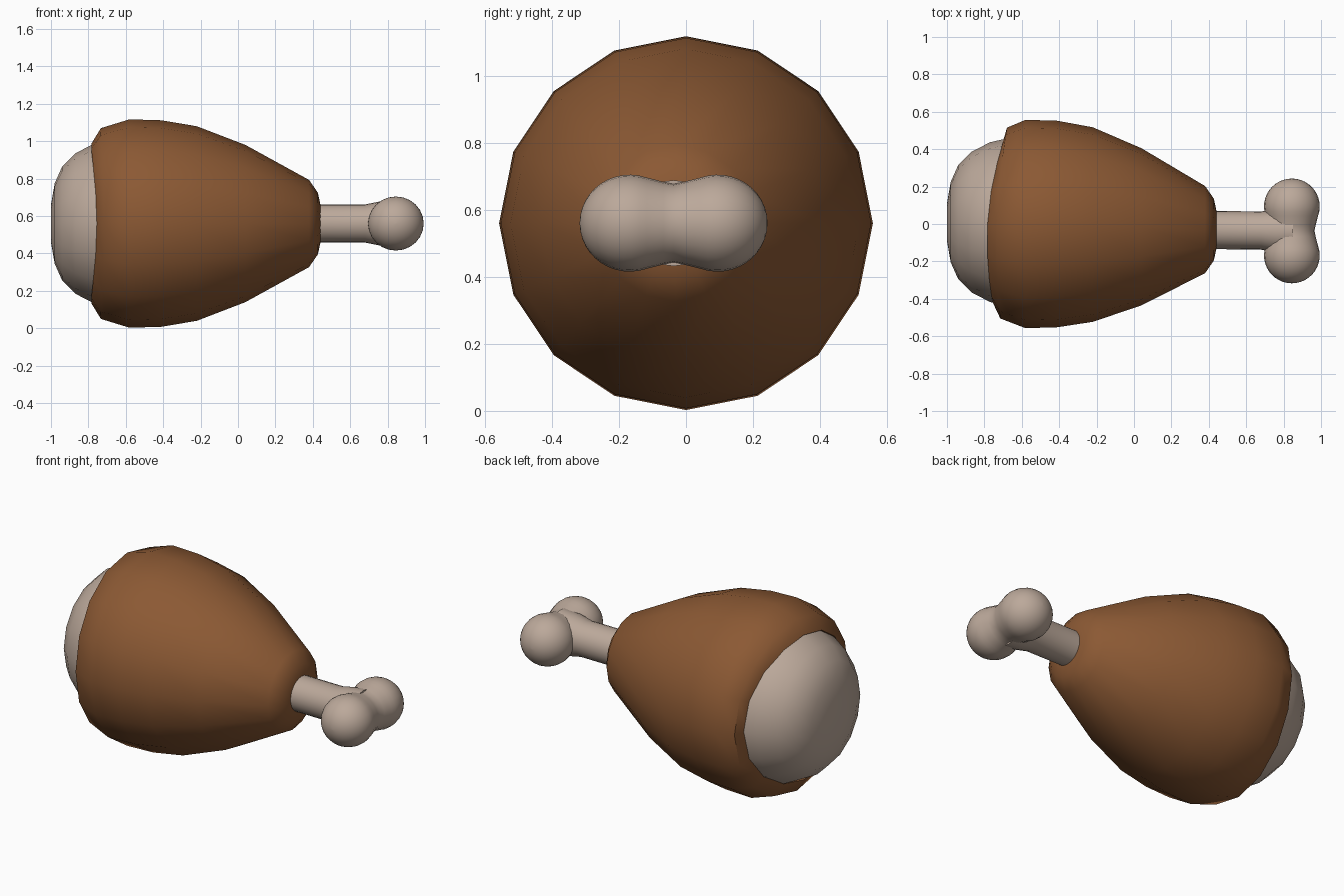
import bpy, bmesh, math
from mathutils import Vector

if "Cube" in bpy.data.objects:
    bpy.data.objects.remove(bpy.data.objects["Cube"])

CZ = 0.56  # height of the long axis


def material(name, rgb):
    m = bpy.data.materials.new(name)
    m.diffuse_color = (*rgb, 1)
    m.use_nodes = True
    m.node_tree.nodes["Principled BSDF"].inputs["Base Color"].default_value = m.diffuse_color
    return m


BROWN = material("roast brown", (0.26, 0.10, 0.034))
BONE = material("bone beige", (0.50, 0.395, 0.325))


def loft(name, rings, sides, mat, axis="x", angle=50):
    """Skin circular rings (position, radius, sideways centre, rim waviness)."""
    bm = bmesh.new()
    loops = []
    for pos, r, side, wave in rings:
        loop = []
        for i in range(sides):
            a = 2 * math.pi * i / sides
            u, v = math.cos(a), math.sin(a)
            if axis == "x":
                p = pos + wave * (u - math.cos(2 * (a - math.pi / 2)))
                co = (p, side + r * u, CZ + r * v)
            else:
                co = (side + r * u, pos, CZ + r * v * 0.97)
            loop.append(bm.verts.new(co))
        loops.append(loop)
    for a, b in zip(loops, loops[1:]):
        for i in range(sides):
            j = (i + 1) % sides
            bm.faces.new((a[i], a[j], b[j], b[i]))
    bm.faces.new(loops[0])
    bm.faces.new(loops[-1])
    bmesh.ops.recalc_face_normals(bm, faces=bm.faces)
    me = bpy.data.meshes.new(name)
    bm.to_mesh(me)
    bm.free()
    me.materials.append(mat)
    ob = bpy.data.objects.new(name, me)
    bpy.context.collection.objects.link(ob)
    bpy.ops.object.select_all(action="DESELECT")
    ob.select_set(True)
    bpy.context.view_layer.objects.active = ob
    bpy.ops.object.shade_smooth_by_angle(angle=math.radians(angle))
    return ob


# meat with a wavy lip at the cut end
loft("meat", [
    (-0.68, 0.40, 0.01, 0.02),
    (-0.755, 0.43, 0.01, 0.027),
    (-0.715, 0.51, 0.005, 0.018),
    (-0.58, 0.557, 0, 0),
    (-0.41, 0.552, 0, 0),
    (-0.22, 0.52, -0.003, 0),
    (0.04, 0.42, -0.015, 0),
    (0.38, 0.233, -0.03, 0),
    (0.427, 0.165, -0.03, 0),
    (0.442, 0.095, -0.03, 0)], 16, BROWN)

# pale bulging cut face
loft("cut_face", [
    (-1.0, 0.10, 0.01, 0),
    (-0.98, 0.215, 0.01, 0),
    (-0.94, 0.305, 0.01, 0),
    (-0.87, 0.375, 0.01, 0),
    (-0.77, 0.427, 0.01, 0),
    (-0.69, 0.445, 0.01, 0)], 16, BONE)

# bone shaft, flaring into the knuckle
loft("bone_shaft", [
    (0.40, 0.102, -0.032, 0),
    (0.68, 0.102, -0.035, 0),
    (0.76, 0.118, -0.037, 0),
    (0.85, 0.128, -0.037, 0)], 24, BONE, angle=40)

# double knuckle, turned about the y axis: two balls joined at a waist
R, KX, MID, OFF = 0.149, 0.844, -0.037, 0.131
half = [(0.0, 0.121), (0.03, 0.127)]
for k in range(13):
    t = math.radians(110 - k * 109 / 12)
    half.append((OFF + R * math.cos(t), R * math.sin(t)))
half = [(d, r) for d, r in half]
profile = [(MID - d, r, KX, 0) for d, r in reversed(half)]
profile += [(MID + d, r, KX, 0) for d, r in half[1:]]
loft("bone_knuckle", profile, 24, BONE, axis="y", angle=60)
